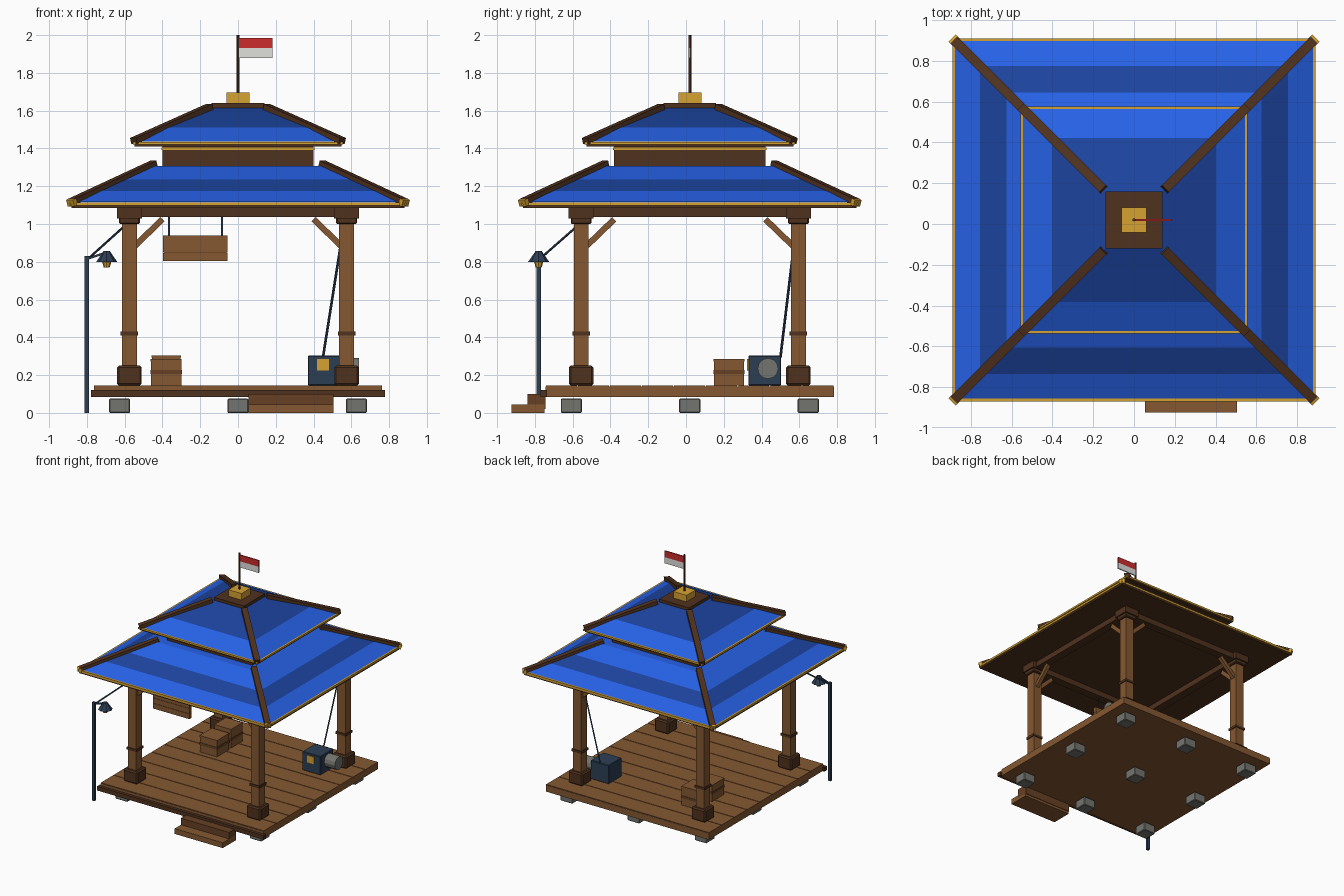
import bpy, bmesh, math
from mathutils import Vector

if "Cube" in bpy.data.objects:
    bpy.data.objects.remove(bpy.data.objects["Cube"])

CY = 0.02      # pavilion centre in y
P = 0.575      # post offset from centre
FLOOR = 0.145


def material(name, r, g, b):
    lin = [((c / 255 + 0.055) / 1.055) ** 2.4 for c in (r, g, b)]
    m = bpy.data.materials.new(name)
    m.diffuse_color = (*lin, 1)
    m.use_nodes = True
    m.node_tree.nodes["Principled BSDF"].inputs["Base Color"].default_value = m.diffuse_color
    return m


BLUE = material("roof_blue", 38, 97, 230)
DEEP = material("roof_deep_blue", 28, 67, 158)
DARK = material("dark_wood", 80, 50, 30)
MID = material("red_brown_wood", 104, 64, 36)
WOOD = material("wood", 133, 88, 50)
GOLD = material("gold", 214, 162, 50)
STONE = material("stone", 116, 116, 112)
NAVY = material("navy_metal", 44, 62, 84)
RED = material("red_cloth", 204, 44, 44)
WHITE = material("white_cloth", 224, 224, 220)


def make(name, bm, *mats):
    bmesh.ops.recalc_face_normals(bm, faces=bm.faces)
    me = bpy.data.meshes.new(name)
    bm.to_mesh(me)
    bm.free()
    for m in mats:
        me.materials.append(m)
    ob = bpy.data.objects.new(name, me)
    bpy.context.collection.objects.link(ob)
    return ob


def box(name, x, y, z, mat, bevel=0):
    """Box from (min, max) pairs."""
    bm = bmesh.new()
    bmesh.ops.create_cube(bm, size=1)
    for v in bm.verts:
        v.co = [r[0] + (c + 0.5) * (r[1] - r[0]) for r, c in zip((x, y, z), v.co)]
    if bevel:
        bmesh.ops.bevel(bm, geom=bm.edges[:], offset=bevel, segments=1, affect='EDGES')
    return make(name, bm, mat)


def block(name, x, y, half, z0, z1, mat, bevel=0):
    return box(name, (x - half, x + half), (y - half, y + half), (z0, z1), mat, bevel)


def beam(name, a, b, w, h, mat):
    """Rectangular bar running from a to b."""
    a, b = Vector(a), Vector(b)
    d = b - a
    q = d.to_track_quat('Y', 'Z')
    bm = bmesh.new()
    bmesh.ops.create_cube(bm, size=1)
    for v in bm.verts:
        v.co = (a + b) / 2 + q @ Vector((v.co.x * w, v.co.y * d.length, v.co.z * h))
    return make(name, bm, mat)


def cone(name, loc, r1, r2, depth, sides, mat, axis='Z'):
    bm = bmesh.new()
    bmesh.ops.create_cone(bm, cap_ends=True, segments=sides, radius1=r1, radius2=r2, depth=depth)
    q = Vector((1, 0, 0) if axis == 'X' else (0, 0, 1)).to_track_quat('Z', 'Y')
    for v in bm.verts:
        v.co = q @ v.co + Vector(loc)
    return make(name, bm, mat)


def roof(name, profile, bands):
    """Square hipped roof: rings of (half width, height), one colour per band."""
    bm = bmesh.new()
    rings = [[bm.verts.new((sx * h, CY + sy * h, z))
              for sx, sy in ((-1, -1), (1, -1), (1, 1), (-1, 1))] for h, z in profile]
    for k, band in enumerate(bands):
        for i in range(4):
            j = (i + 1) % 4
            f = bm.faces.new((rings[k][i], rings[k][j], rings[k + 1][j], rings[k + 1][i]))
            f.material_index = band
    bm.faces.new(rings[0])
    bm.faces.new(rings[-1])
    return make(name, bm, BLUE, DEEP)


CORNERS = [(sx, sy) for sx in (-1, 1) for sy in (-1, 1)]

# Foundation stones
for sx in (-1, 0, 1):
    for sy in (-1, 0, 1):
        block("foundation_stone", sx * 0.627, CY + sy * 0.627, 0.056, 0, 0.075, STONE, 0.005)

# Floor: slab, dark gaps and planks running along x
box("floor_slab", (-0.762, 0.762), (-0.745, 0.783), (0.085, 0.139), WOOD)
box("floor_gaps", (-0.76, 0.76), (-0.743, 0.781), (0.139, 0.141), DARK)
N = 9
step = 1.528 / N
for i in range(N):
    y = -0.745 + i * step
    box("floor_plank", (-0.762, 0.762), (y + 0.003, y + step - 0.003), (0.139, FLOOR), WOOD)
box("front_floor_beam", (-0.778, 0.778), (-0.77, -0.735), (0.085, 0.12), DARK)

# Front steps
box("lower_step", (0.055, 0.505), (-0.925, -0.75), (0, 0.045), WOOD)
box("upper_step", (0.055, 0.505), (-0.84, -0.745), (0.02, 0.1), MID)

# Posts with bases, rings, capitals and braces
for sx, sy in CORNERS:
    x, y = sx * P, CY + sy * P
    block("post", x, y, 0.039, FLOOR, 1.04, WOOD)
    block("post_base", x, y, 0.065, FLOOR, 0.25, DARK, 0.01)
    block("post_ring", x, y, 0.046, 0.41, 0.43, DARK)
    block("post_capital", x, y, 0.055, 1.0, 1.035, DARK, 0.006)
    block("beam_joint", x, y, 0.066, 1.03, 1.09, DARK)
    beam("brace", (x - sx * 0.03, y, 0.885), (x - sx * 0.175, y, 1.025), 0.03, 0.032, WOOD)
    beam("brace", (x, y - sy * 0.03, 0.885), (x, y - sy * 0.175, 1.025), 0.03, 0.032, WOOD)

# Top beams joining the posts
for s in (-1, 1):
    y = CY + s * P
    box("cross_beam", (-0.64, 0.64), (y - 0.035, y + 0.035), (1.037, 1.085), DARK)
    box("side_beam", (s * P - 0.035, s * P + 0.035), (CY - 0.64, CY + 0.64), (1.037, 1.084), DARK)

# Two roof tiers: ceiling, gold eave, banded slopes
block("lower_ceiling", 0, CY, 0.882, 1.085, 1.1, DARK)
block("lower_eave_trim", 0, CY, 0.89, 1.098, 1.115, GOLD)
roof("lower_roof", [(0.877, 1.116), (0.755, 1.176), (0.625, 1.236), (0.47, 1.308)], (0, 1, 0))
block("roof_neck", 0, CY, 0.4, 1.3, 1.415, DARK)
block("neck_trim", 0, CY, 0.406, 1.392, 1.405, GOLD)
block("upper_ceiling", 0, CY, 0.548, 1.41, 1.422, DARK)
block("upper_eave_trim", 0, CY, 0.557, 1.42, 1.435, GOLD)
roof("upper_roof", [(0.544, 1.436), (0.402, 1.51), (0.14, 1.615)], (0, 1))

# Hip rafters with gold tips
for sx, sy in CORNERS:
    for name, (h0, z0), (h1, z1) in (("lower_hip", (0.88, 1.118), (0.445, 1.32)),
                                     ("upper_hip", (0.552, 1.44), (0.15, 1.62))):
        beam(name, (sx * h0, CY + sy * h0, z0), (sx * h1, CY + sy * h1, z1), 0.046, 0.032, DARK)
    beam("hip_tip", (sx * 0.888, CY + sy * 0.888, 1.11),
         (sx * 0.872, CY + sy * 0.872, 1.118), 0.05, 0.036, GOLD)

# Roof cap, finial block, flagpole and flag
block("roof_cap", 0, CY, 0.14, 1.61, 1.64, DARK)
block("finial_block", 0, CY, 0.061, 1.64, 1.695, GOLD)
cone("flagpole", (0, CY, 1.845), 0.008, 0.008, 0.31, 8, DARK)
box("flag_top", (0.006, 0.183), (CY - 0.005, CY + 0.005), (1.932, 1.985), RED)
box("flag_bottom", (0.006, 0.183), (CY - 0.005, CY + 0.005), (1.88, 1.932), WHITE)

# Hanging board made of three planks
FY = CY - P
for i in range(3):
    z = 0.803 + i * 0.0455
    box("sign_plank", (-0.397, -0.055), (FY - 0.015, FY + 0.015), (z + 0.001, z + 0.0445), WOOD)
box("sign_back", (-0.39, -0.062), (FY - 0.01, FY + 0.01), (0.81, 0.935), DARK)
for x in (-0.365, -0.085):
    beam("sign_rope", (x, FY, 0.93), (x, FY, 1.045), 0.009, 0.009, NAVY)

# Lamp post with arm, shade, bulb and wire
LX, LY = -0.8, -0.78
block("lamp_post", LX, LY, 0.012, 0, 0.83, NAVY)
beam("lamp_arm", (LX, LY, 0.815), (-0.695, LY, 0.85), 0.012, 0.012, NAVY)
cone("lamp_shade", (-0.695, LY, 0.828), 0.056, 0.016, 0.058, 8, NAVY)
cone("lamp_bulb", (-0.695, LY, 0.788), 0.016, 0.026, 0.034, 8, GOLD)
beam("lamp_wire", (LX, LY, 0.81), (-0.6, -0.575, 0.99), 0.009, 0.009, NAVY)

# Crates with straps and lids
for x, y, h, top in ((-0.38, 0.228, 0.08, 0.285), (-0.38, 0.415, 0.076, 0.305)):
    block("crate", x, y, h, FLOOR, top - 0.01, WOOD)
    block("crate_strap", x, y, h + 0.003, 0.205, 0.226, MID)
    block("crate_lid", x, y, h + 0.002, top - 0.012, top, WOOD)

# Generator with drum, gold panel and wire
box("generator", (0.37, 0.54), (0.33, 0.503), (FLOOR, 0.303), NAVY, 0.004)
cone("generator_drum", (0.585, 0.434, 0.235), 0.055, 0.055, 0.11, 12, STONE, 'X')
box("generator_panel", (0.418, 0.483), (0.324, 0.331), (0.225, 0.285), GOLD)
beam("generator_wire", (0.45, 0.5, 0.295), (0.555, 0.58, 0.96), 0.01, 0.01, NAVY)
